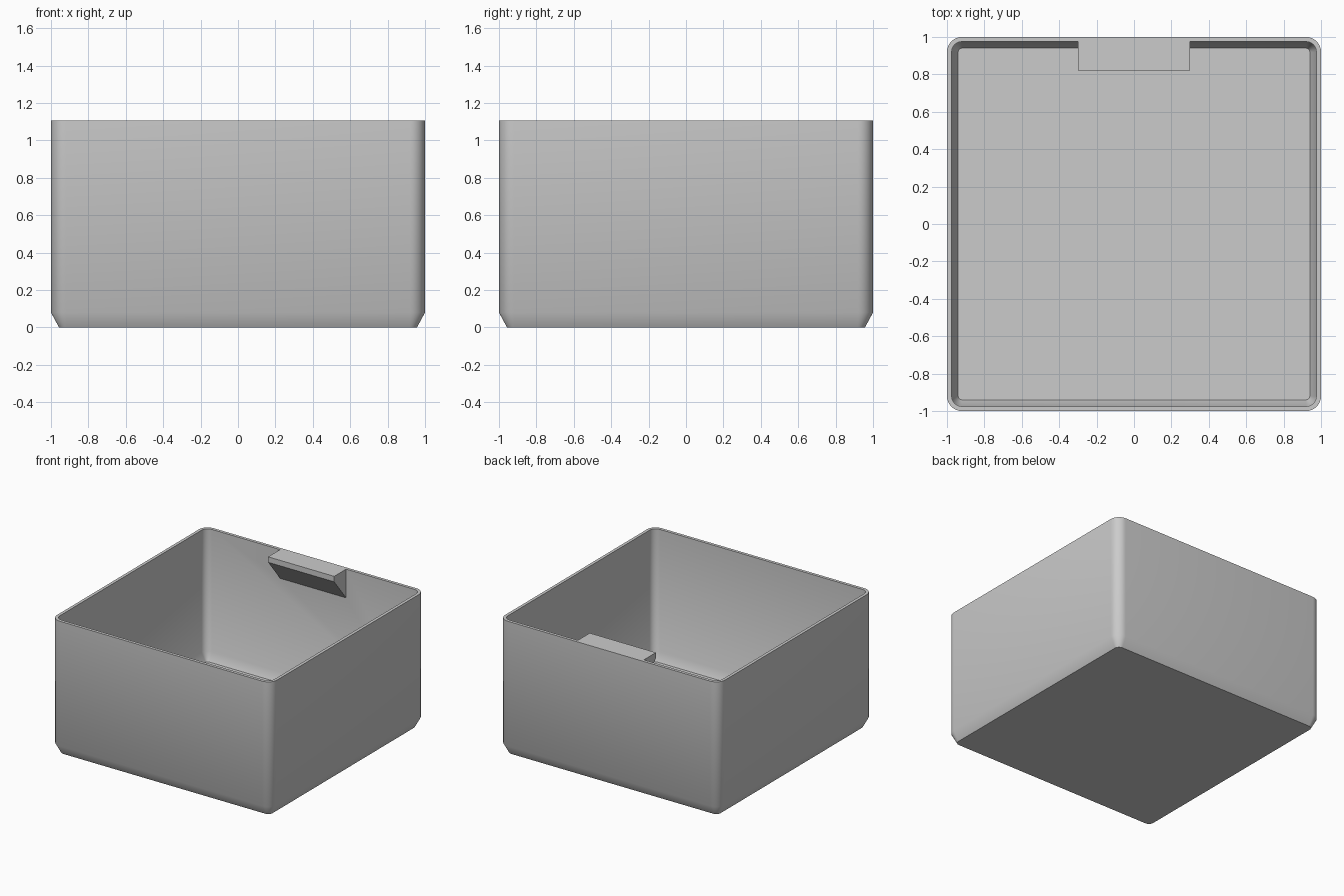
import bpy, bmesh, math

old = bpy.data.objects.get("Cube")
if old:
    bpy.data.objects.remove(old, do_unlink=True)

HEIGHT = 1.106
SEGMENTS = 8  # per rounded corner

grey = bpy.data.materials.new("plain grey")
grey.use_nodes = True
colour = (0.6, 0.6, 0.6, 1)
grey.diffuse_color = colour
grey.node_tree.nodes["Principled BSDF"].inputs["Base Color"].default_value = colour


def make_object(name, bm):
    bmesh.ops.recalc_face_normals(bm, faces=bm.faces)
    mesh = bpy.data.meshes.new(name)
    bm.to_mesh(mesh)
    bm.free()
    mesh.materials.append(grey)
    obj = bpy.data.objects.new(name, mesh)
    bpy.context.collection.objects.link(obj)
    return obj


def rounded_square(bm, half, radius, z):
    ring = []
    for corner in range(4):
        start = corner * math.pi / 2
        cx = math.copysign(half - radius, math.cos(start + math.pi / 4))
        cy = math.copysign(half - radius, math.sin(start + math.pi / 4))
        for i in range(SEGMENTS + 1):
            a = start + i / SEGMENTS * math.pi / 2
            ring.append(bm.verts.new((cx + radius * math.cos(a), cy + radius * math.sin(a), z)))
    return ring


# Bin shell: outside from the base up, over the rim, down the inside to the floor
profile = [(0.957, 0.04, 0), (1, 0.08, 0.08), (1, 0.08, HEIGHT),
           (0.975, 0.055, HEIGHT), (0.975, 0.055, 0.1), (0.94, 0.02, 0.03)]
bm = bmesh.new()
rings = [rounded_square(bm, *p) for p in profile]
for low, high in zip(rings, rings[1:]):
    for i in range(len(low)):
        j = (i + 1) % len(low)
        bm.faces.new((low[i], low[j], high[j], high[i]))
bm.faces.new(rings[0])
bm.faces.new(rings[-1])
shell = make_object("bin_shell", bm)

# Label ledge: side profile extruded across the inside of the back wall
ledge_profile = [(0.82, HEIGHT), (0.82, HEIGHT - 0.045), (0.975, 0.87),
                 (0.988, 0.87), (0.988, HEIGHT)]
bm = bmesh.new()
face = bm.faces.new([bm.verts.new((-0.3, y, z)) for y, z in ledge_profile])
side = bmesh.ops.extrude_face_region(bm, geom=[face])
bmesh.ops.translate(bm, vec=(0.6, 0, 0),
                    verts=[g for g in side["geom"] if isinstance(g, bmesh.types.BMVert)])
ledge = make_object("label_ledge", bm)

# Fuse the ledge into the wall so that its top is flush with the rim
union = shell.modifiers.new("ledge_union", "BOOLEAN")
union.operation = "UNION"
union.solver = "EXACT"
union.object = ledge
bpy.ops.object.select_all(action="DESELECT")
bpy.context.view_layer.objects.active = shell
shell.select_set(True)
bpy.ops.object.modifier_apply(modifier=union.name)
bpy.data.objects.remove(ledge, do_unlink=True)
bpy.ops.object.shade_smooth_by_angle(angle=math.radians(32))
